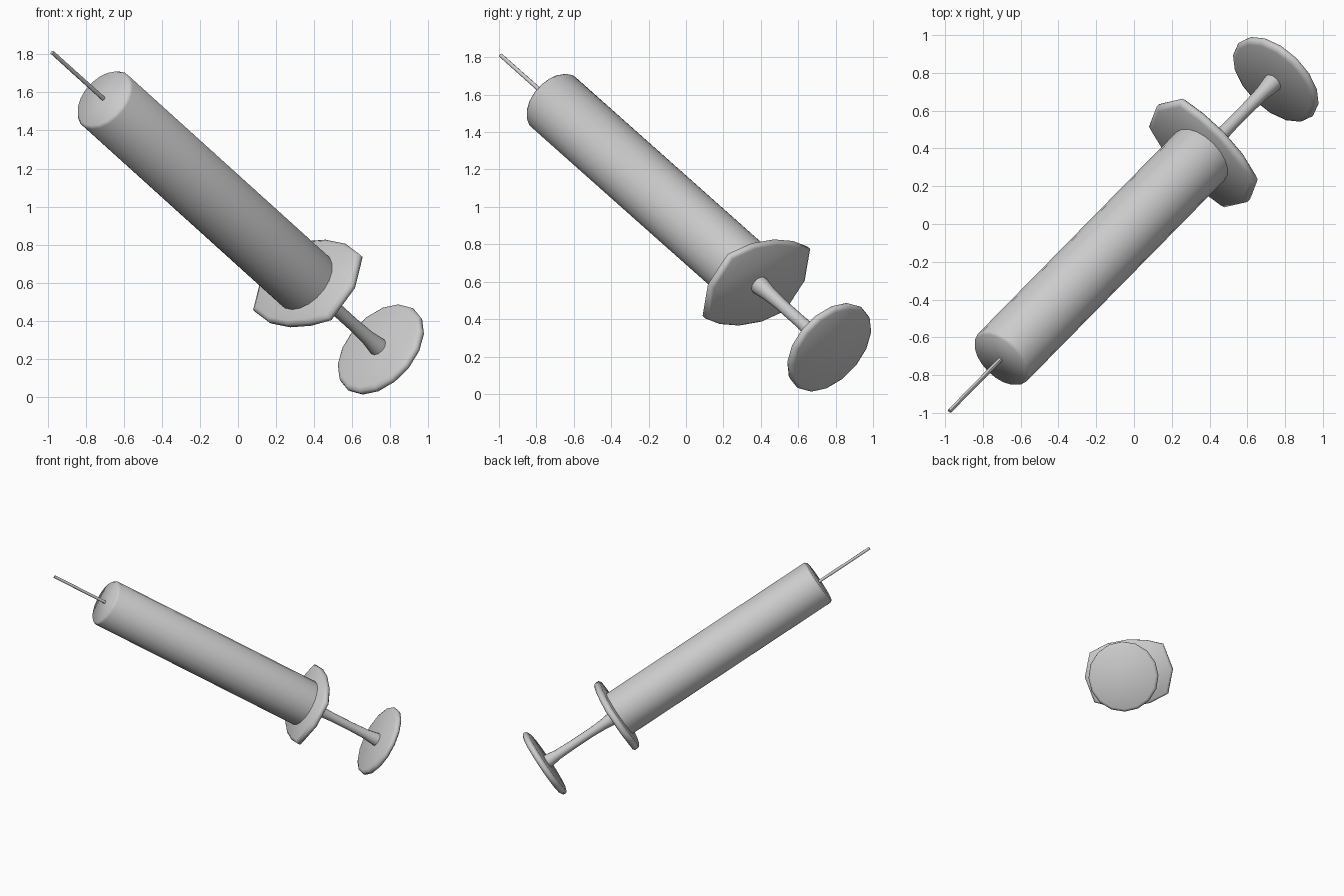
import bpy, bmesh, math
from mathutils import Vector, Matrix

if "Cube" in bpy.data.objects:
    bpy.data.objects.remove(bpy.data.objects["Cube"])

# tilted frame: origin at the thumb disc, w runs up towards the needle tip
origin = Vector((0.75, 0.765, 0.25))
w = Vector((-0.592, -0.602, 0.535)).normalized()
u = Vector((-w.y, w.x, 0)).normalized()
if u.x < 0:
    u = -u
v = w.cross(u)
frame = Matrix.Translation(origin) @ Matrix((u, v, w)).transposed().to_4x4()


def circle(n):
    return [(math.cos(2 * math.pi * i / n), math.sin(2 * math.pi * i / n)) for i in range(n)]


def loft(name, outline, layers, angle=45):
    """Stack scaled copies of an outline along the axis; layers are (scale, height)."""
    bm = bmesh.new()
    rings = [[bm.verts.new((x * s, y * s, t)) for x, y in outline] for s, t in layers]
    n = len(outline)
    for a, b in zip(rings, rings[1:]):
        for i in range(n):
            j = (i + 1) % n
            bm.faces.new((a[i], a[j], b[j], b[i]))
    bm.faces.new(rings[0][::-1])
    bm.faces.new(rings[-1])
    bmesh.ops.recalc_face_normals(bm, faces=bm.faces)
    bm.transform(frame)
    mesh = bpy.data.meshes.new(name)
    bm.to_mesh(mesh)
    bm.free()
    ob = bpy.data.objects.new(name, mesh)
    bpy.context.collection.objects.link(ob)
    bpy.ops.object.select_all(action='DESELECT')
    ob.select_set(True)
    bpy.context.view_layer.objects.active = ob
    bpy.ops.object.shade_smooth_by_angle(angle=math.radians(angle))
    return ob


# thumb disc with a rounded rim
loft("thumb_disc", circle(16),
     [(0.255, -0.025), (0.272, -0.015), (0.276, 0.0), (0.27, 0.015), (0.25, 0.025)], 60)

# plunger rod, flared at both ends
loft("plunger_rod", circle(12),
     [(0.052, 0.015), (0.048, 0.05), (0.038, 0.12), (0.034, 0.25),
      (0.034, 0.42), (0.04, 0.53), (0.05, 0.60), (0.052, 0.64)])

# finger flange: point-symmetric, wide with angular tips
half = [(0.348, -0.02), (0.303, 0.172), (0.16, 0.24), (0.0, 0.265),
        (-0.15, 0.255), (-0.28, 0.22)]
outline = half + [(-x, -y) for x, y in half]
loft("finger_flange", outline,
     [(0.95, 0.622), (1.0, 0.634), (1.0, 0.658), (0.93, 0.674)], 60)

# barrel with a slightly softened top edge
loft("barrel", circle(20), [(0.18, 0.65), (0.18, 2.445), (0.168, 2.462)], 60)

# needle
loft("needle", circle(8), [(0.012, 2.44), (0.011, 2.915)])
